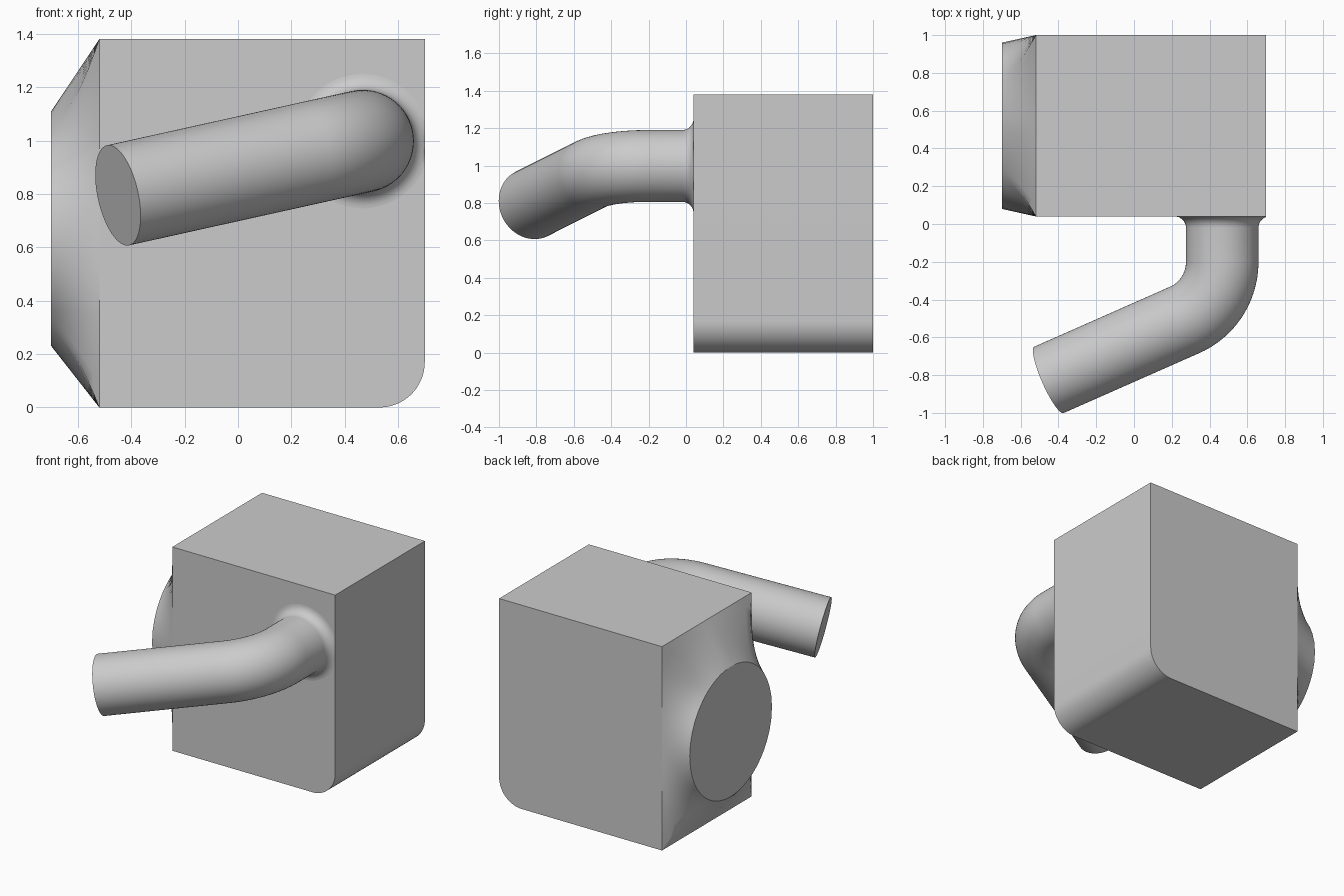
import bpy, bmesh, math
from mathutils import Vector

cube = bpy.data.objects.get("Cube")
if cube:
    bpy.data.objects.remove(cube, do_unlink=True)

grey = bpy.data.materials.new("plain grey")
grey.use_nodes = True
colour = (0.6, 0.6, 0.6, 1)
grey.diffuse_color = colour
grey.node_tree.nodes["Principled BSDF"].inputs["Base Color"].default_value = colour

LEFT, RIGHT, FRONT, BACK, TOP = -0.52, 0.70, 0.04, 1.0, 1.38


def finish(name, bm, angle=30):
    bmesh.ops.recalc_face_normals(bm, faces=bm.faces)
    mesh = bpy.data.meshes.new(name)
    bm.to_mesh(mesh)
    bm.free()
    mesh.materials.append(grey)
    obj = bpy.data.objects.new(name, mesh)
    bpy.context.collection.objects.link(obj)
    bpy.ops.object.select_all(action='DESELECT')
    obj.select_set(True)
    bpy.context.view_layer.objects.active = obj
    bpy.ops.object.shade_smooth_by_angle(angle=math.radians(angle))
    return obj


def skin(bm, loops, cap_start=False, cap_end=True):
    """Join closed loops of points into a tube."""
    rings = [[bm.verts.new(p) for p in loop] for loop in loops]
    for a, b in zip(rings, rings[1:]):
        for i in range(len(a)):
            j = (i + 1) % len(a)
            bm.faces.new((a[i], a[j], b[j], b[i]))
    if cap_start:
        bm.faces.new(rings[0])
    if cap_end:
        bm.faces.new(rings[-1])


# Block with one rounded lower edge
corner = 0.17
profile = [(LEFT, TOP), (LEFT, 0)]
for i in range(17):
    a = math.pi / 2 * i / 16
    profile.append((RIGHT - corner + corner * math.sin(a), corner - corner * math.cos(a)))
profile.append((RIGHT, TOP))
bm = bmesh.new()
skin(bm, [[(x, y, z) for x, z in profile] for y in (FRONT, BACK)], cap_start=True)
finish("block", bm)

# Transition from the rectangular side to a round boss
cy, cz = (FRONT + BACK) / 2, TOP / 2
hy, hz = (BACK - FRONT) / 2, TOP / 2
radius, depth, per_side, steps = 0.44, 0.18, 16, 8
round_z = 0.67
corners = [(-hy, -hz), (hy, -hz), (hy, hz), (-hy, hz)]
outline = []
for k in range(4):
    (y0, z0), (y1, z1) = corners[k], corners[(k + 1) % 4]
    for i in range(per_side):
        f = i / per_side
        outline.append((y0 + (y1 - y0) * f, z0 + (z1 - z0) * f))
loops = []
for s in range(steps + 1):
    t = s / steps
    loop = []
    for y, z in outline:
        a = math.atan2(z, y)
        flare = abs(y * z) / (hy * hz)
        u = t + 0.5 * flare * t * (1 - t)
        end_y, end_z = radius * math.cos(a), radius * math.sin(a) + round_z - cz
        loop.append((LEFT - depth * t, cy + y + (end_y - y) * u, cz + z + (end_z - z) * u))
    loops.append(loop)
bm = bmesh.new()
skin(bm, loops)
finish("round_transition", bm)

# Bent pipe with a filleted root
pipe_r, fillet, bend_len = 0.192, 0.06, 0.22
start = Vector((0.467, FRONT, 0.998))
elbow = Vector((0.467, -0.42, 0.998))
tip = Vector((-0.45, -0.825, 0.795))
d0 = (elbow - start).normalized()
d1 = (tip - elbow).normalized()
turn = d0.angle(d1)
bend_r = bend_len / math.tan(turn / 2)
inward = (d1 - d0 * d0.dot(d1)).normalized()
side = d0.cross(inward)
bend_start = elbow - d0 * bend_len

stations = []
for i in range(9):
    a = math.pi / 2 * i / 8
    stations.append((start + d0 * fillet * (1 - math.cos(a)), 0,
                     pipe_r + fillet * (1 - math.sin(a))))
for i in range(25):
    a = turn * i / 24
    p = bend_start + d0 * bend_r * math.sin(a) + inward * bend_r * (1 - math.cos(a))
    stations.append((p, a, pipe_r))
stations.append((tip, turn, pipe_r))

loops = []
for centre, a, r in stations:
    across = inward * math.cos(a) - d0 * math.sin(a)
    loop = []
    for i in range(64):
        w = math.tau * i / 64
        p = centre + (across * math.cos(w) + side * math.sin(w)) * r
        p.x = min(p.x, RIGHT)
        loop.append(p)
    loops.append(loop)
bm = bmesh.new()
skin(bm, loops)
finish("bent_pipe", bm, 40)
